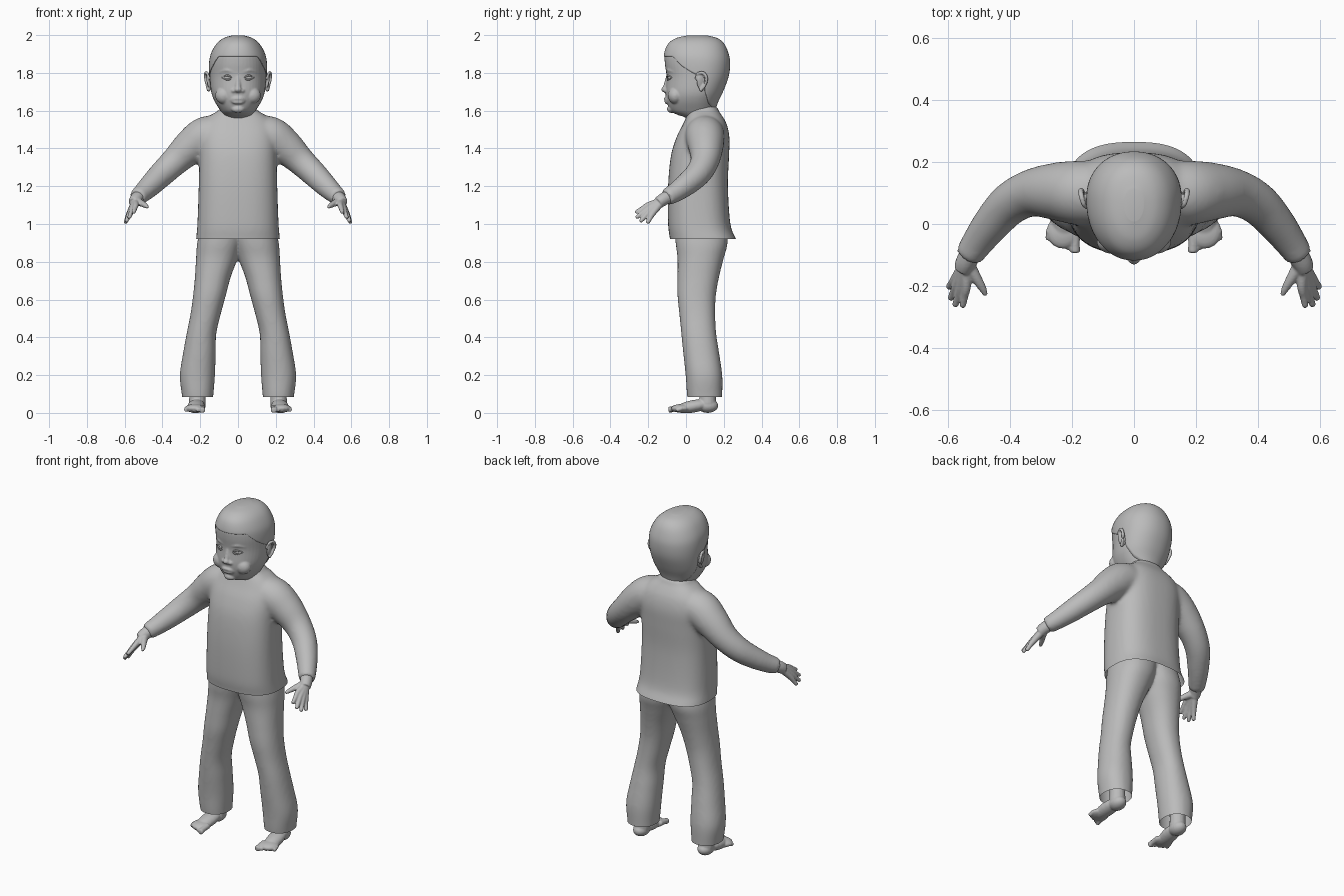
import bpy, bmesh, math
from math import sin, cos, pi
from mathutils import Vector, Matrix, Euler

if "Cube" in bpy.data.objects:
    bpy.data.objects.remove(bpy.data.objects["Cube"])

grey = bpy.data.materials.new("plain grey")
grey.use_nodes = True
grey.diffuse_color = (0.5, 0.5, 0.5, 1)
grey.node_tree.nodes["Principled BSDF"].inputs["Base Color"].default_value = (0.5, 0.5, 0.5, 1)


def smooth_rows(rows, steps=5):
    """Catmull-Rom interpolation between rows of numbers."""
    rows = [Vector(r) for r in rows]
    out = []
    for i in range(len(rows) - 1):
        a, b, c, d = rows[max(i - 1, 0)], rows[i], rows[i + 1], rows[min(i + 2, len(rows) - 1)]
        for k in range(steps):
            t = k / steps
            out.append(b + (c - a) * t / 2 + (a * 2 - b * 5 + c * 4 - d) * t * t / 2
                       + (b * 3 - a - c * 3 + d) * t ** 3 / 2)
    return out + [rows[-1]]


def table(rows, key):
    """Linear lookup in rows sorted upward by their first number."""
    for a, b in zip(rows, rows[1:]):
        if key <= b[0]:
            return a.lerp(b, max(0, (key - a[0]) / (b[0] - a[0])))
    return rows[-1]


def skin(bm, rings, cap=True):
    loops = [[bm.verts.new(p) for p in ring] for ring in rings]
    for lo, hi in zip(loops, loops[1:]):
        for i in range(len(lo)):
            j = (i + 1) % len(lo)
            bm.faces.new((lo[i], lo[j], hi[j], hi[i]))
    if cap:
        bm.faces.new(loops[0])
        bm.faces.new(loops[-1])


def oval(angle, z, x0, x1, front, back, power=2.0, widest=0.5):
    """Point on an egg-shaped level section; angle 0 looks to the front."""
    s, c = sin(angle), cos(angle)
    mid = front + (back - front) * widest
    depth = mid - front if c > 0 else back - mid
    return Vector(((x0 + x1) / 2 + (x1 - x0) / 2 * math.copysign(abs(s) ** (2 / power), s),
                   mid - depth * math.copysign(abs(c) ** (2 / power), c), z))


def level_loft(bm, rows, power=2.0, widest=0.5, side=1, n=48):
    """Rows are z, inner x, outer x, front y, back y."""
    rings = [[oval(2 * pi * i / n, *r, power, widest) for i in range(n)] for r in smooth_rows(rows)]
    skin(bm, [[Vector((p.x * side, p.y, p.z)) for p in ring] for ring in rings])


def tube(bm, rows, side=1, n=16):
    """Rows are x, y, z, radius along a path."""
    rows = smooth_rows(rows)
    pts = [Vector((r[0] * side, r[1], r[2])) for r in rows]
    rings = []
    for i, p in enumerate(pts):
        d = (pts[min(i + 1, len(pts) - 1)] - pts[max(i - 1, 0)]).normalized()
        u = d.cross(Vector((0.3, 0.2, 1)) if abs(d.z) < 0.9 else Vector((0, 1, 0))).normalized()
        v = d.cross(u)
        rings.append([p + (u * cos(2 * pi * k / n) + v * sin(2 * pi * k / n)) * rows[i][3] for k in range(n)])
    skin(bm, rings)


def ball(bm, centre, size, turn=(0, 0, 0)):
    m = Matrix.LocRotScale(Vector(centre), Euler(turn), Vector(size))
    bmesh.ops.create_uvsphere(bm, u_segments=20, v_segments=12, radius=1, matrix=m)


def finish(name, bm, voxel=0, blend=0, cut=None, mirror=False):
    """Fuse the pieces, soften them, and trim an open hem."""
    bmesh.ops.recalc_face_normals(bm, faces=bm.faces)
    mesh = bpy.data.meshes.new(name)
    bm.to_mesh(mesh)
    bm.free()
    ob = bpy.data.objects.new(name, mesh)
    bpy.context.collection.objects.link(ob)
    if voxel:
        fuse = ob.modifiers.new("fuse", 'REMESH')
        fuse.mode, fuse.voxel_size = 'VOXEL', voxel
        soft = ob.modifiers.new("soften", 'SMOOTH')
        soft.factor, soft.iterations = 0.5, blend
        ob.data = bpy.data.meshes.new_from_object(ob.evaluated_get(bpy.context.evaluated_depsgraph_get()))
        ob.modifiers.clear()
    if cut is not None:
        bm = bmesh.new()
        bm.from_mesh(ob.data)
        bmesh.ops.bisect_plane(bm, geom=bm.verts[:] + bm.edges[:] + bm.faces[:], plane_co=(0, 0, cut),
                               plane_no=(0, 0, 1), clear_inner=True)
        bm.to_mesh(ob.data)
        bm.free()
    if mirror:
        ob.modifiers.new("other side", 'MIRROR')
    ob.data.materials.clear()
    ob.data.materials.append(grey)
    ob.data.polygons.foreach_set("use_smooth", [True] * len(ob.data.polygons))
    return ob


# Shirt: torso with both sleeves
bm = bmesh.new()
torso = [(0.86, 0.225, -0.08, 0.29), (0.92, 0.222, -0.085, 0.265), (1.0, 0.215, -0.095, 0.235),
         (1.2, 0.208, -0.095, 0.222), (1.36, 0.205, -0.08, 0.228), (1.46, 0.205, -0.05, 0.23),
         (1.53, 0.185, -0.015, 0.215), (1.575, 0.145, 0.005, 0.19), (1.6, 0.105, 0.015, 0.172),
         (1.625, 0.088, 0.03, 0.165)]
level_loft(bm, [(z, -w, w, f, b) for z, w, f, b in torso], power=2.6)
for s in (1, -1):
    tube(bm, [(0.08, 0.1, 1.47, 0.1), (0.17, 0.1, 1.465, 0.105), (0.25, 0.105, 1.41, 0.094),
              (0.33, 0.1, 1.335, 0.077), (0.4, 0.065, 1.268, 0.069), (0.46, 0, 1.208, 0.061),
              (0.505, -0.06, 1.165, 0.052), (0.535, -0.105, 1.14, 0.046)], s, 24)
finish("shirt", bm, 0.011, 10, cut=0.92)

# Trousers: two flared legs joined under the shirt
bm = bmesh.new()
for s in (1, -1):
    level_loft(bm, [(0.03, 0.135, 0.288, 0.015, 0.19), (0.1, 0.13, 0.298, 0.005, 0.192),
                    (0.2, 0.122, 0.308, -0.002, 0.192), (0.32, 0.118, 0.29, -0.015, 0.175),
                    (0.42, 0.115, 0.272, -0.025, 0.16), (0.52, 0.092, 0.252, -0.035, 0.155),
                    (0.62, 0.065, 0.238, -0.045, 0.158), (0.72, 0.038, 0.228, -0.045, 0.175),
                    (0.82, 0.0, 0.222, -0.045, 0.2), (0.9, -0.03, 0.216, -0.055, 0.22),
                    (1.0, -0.06, 0.195, -0.06, 0.21)], 2.2, side=s)
finish("trousers", bm, 0.01, 8, cut=0.085)

# Feet with five toes
bm = bmesh.new()
tube(bm, [(0.215, 0.115, 0.16, 0.045), (0.215, 0.115, 0.1, 0.043), (0.215, 0.115, 0.05, 0.045)])
ball(bm, (0.215, 0.115, 0.038), (0.044, 0.056, 0.038))
ball(bm, (0.222, 0.04, 0.035), (0.046, 0.1, 0.033), (0.18, 0, 0.08))
ball(bm, (0.228, -0.025, 0.024), (0.054, 0.055, 0.023))
for i in range(5):
    x, tip, r = 0.19 + i * 0.021, -0.093 + 0.01 * i, 0.017 if i == 0 else 0.0115
    tube(bm, [(x, -0.02, 0.026, r), (x, tip + 0.025, 0.021, r * 0.9), (x, tip + 0.006, 0.016, r), (x, tip, 0.015, r * 0.6)])
finish("feet", bm, 0.0045, 3, mirror=True)

# Hands: wrist, palm, fingers and thumb
bm = bmesh.new()
tube(bm, [(0.515, -0.075, 1.155, 0.036), (0.54, -0.12, 1.13, 0.034), (0.55, -0.145, 1.112, 0.031)])
knuckles = [(0.541, -0.2, 1.1), (0.558, -0.2, 1.082), (0.57, -0.193, 1.066), (0.577, -0.178, 1.053)]
tips = [(0.553, -0.268, 1.06), (0.577, -0.265, 1.032), (0.592, -0.243, 1.012), (0.598, -0.205, 1.004)]
for k, t in zip(knuckles, tips):
    k, t = Vector(k), Vector(t)
    tube(bm, [(0.543, -0.13, 1.118, 0.022), (*k, 0.0155), (*k.lerp(t, 0.5), 0.0125), (*k.lerp(t, 0.92), 0.0105), (*t, 0.006)])
tube(bm, [(0.535, -0.13, 1.12, 0.023), (0.508, -0.175, 1.108, 0.017), (0.488, -0.208, 1.096, 0.0125), (0.478, -0.23, 1.088, 0.007)])
finish("hands", bm, 0.0045, 3, mirror=True)

# Head: skull, neck and soft face features; rows are z, half width, front, back
head_rows = [(1.5, 0.075, 0.04, 0.16), (1.56, 0.073, 0.0, 0.155), (1.578, 0.078, -0.045, 0.15),
             (1.6, 0.093, -0.082, 0.152), (1.65, 0.124, -0.102, 0.168), (1.7, 0.142, -0.108, 0.192),
             (1.78, 0.149, -0.103, 0.222), (1.85, 0.15, -0.112, 0.23), (1.9, 0.14, -0.112, 0.222),
             (1.95, 0.112, -0.092, 0.2), (1.98, 0.075, -0.05, 0.165), (1.994, 0.03, 0.01, 0.11)]
skull = [(z, -w, w, f, b) for z, w, f, b in head_rows]
bm = bmesh.new()
level_loft(bm, skull, 2.15, 0.56)
ball(bm, (0, -0.112, 1.712), (0.02, 0.019, 0.016))
tube(bm, [(0, -0.09, 1.79, 0.013), (0, -0.1, 1.75, 0.014), (0, -0.109, 1.715, 0.016)])
for s in (1, -1):
    ball(bm, (0.022 * s, -0.103, 1.705), (0.014, 0.014, 0.011))
    ball(bm, (0.073 * s, -0.056, 1.68), (0.048, 0.04, 0.045))
    tube(bm, [(0.025, -0.096, 1.806, 0.009), (0.06, -0.088, 1.814, 0.01), (0.095, -0.06, 1.805, 0.008)], s)
    for z, y, r in ((1.663, -0.107, 0.009), (1.646, -0.103, 0.01)):
        tube(bm, [(-0.002, y, z, r), (0.018, y + 0.001, z, r), (0.042, y + 0.015, 1.655, 0.005)], s)
ball(bm, (0, -0.078, 1.608), (0.035, 0.023, 0.02))
finish("head", bm, 0.005, 4)

# Eyes: lidded balls with a rim above and below
bm = bmesh.new()
ball(bm, (0.057, -0.077, 1.775), (0.027, 0.02, 0.014), (0, 0, 0.3))
for z, r in ((1.786, 0.005), (1.763, 0.004)):
    tube(bm, [(0.03, -0.096, 1.773, 0.003), (0.055, -0.097, z, r), (0.085, -0.076, 1.775, 0.003)], n=8)
finish("eyes", bm, mirror=True)

# Ears: bowl, curled rim and lobe
bm = bmesh.new()
ball(bm, (0.152, 0.08, 1.752), (0.011, 0.025, 0.043), (0.15, 0.15, 0.35))
tube(bm, [(0.15, 0.052, 1.765, 0.006), (0.161, 0.062, 1.795, 0.008), (0.17, 0.092, 1.799, 0.009),
          (0.171, 0.108, 1.772, 0.009), (0.164, 0.1, 1.735, 0.008), (0.154, 0.075, 1.706, 0.01)], n=10)
finish("ears", bm, 0.0045, 2, mirror=True)

# Hair cap: thin shell following the skull down to the hairline
hairline = [Vector(r) for r in ((0, 1.886), (0.75, 1.886), (1.05, 1.835), (1.35, 1.8), (1.65, 1.775),
                                (1.85, 1.7), (2.2, 1.64), (2.7, 1.605), (3.2, 1.6))]
dense = smooth_rows(skull, 8)
middle = Vector((0, 0.06, 1.8))
columns = 96
rings = []
for k in range(33):
    ring = []
    for i in range(columns):
        a = 2 * pi * i / columns
        low = table(hairline, min(a, 2 * pi - a))[1]
        z = 1.994 - (1.994 - low) * (k / 32) ** 1.6
        p = oval(a, *table(dense, z), 2.15, 0.56)
        ring.append(middle + (p - middle) * 1.022)
    rings.append(ring)
bm = bmesh.new()
skin(bm, rings, cap=False)
bmesh.ops.holes_fill(bm, edges=[e for e in bm.edges if e.is_boundary and e.verts[0].co.z > 1.97], sides=0)
hair = finish("hair", bm)
shell = hair.modifiers.new("thickness", 'SOLIDIFY')
shell.thickness = 0.006
